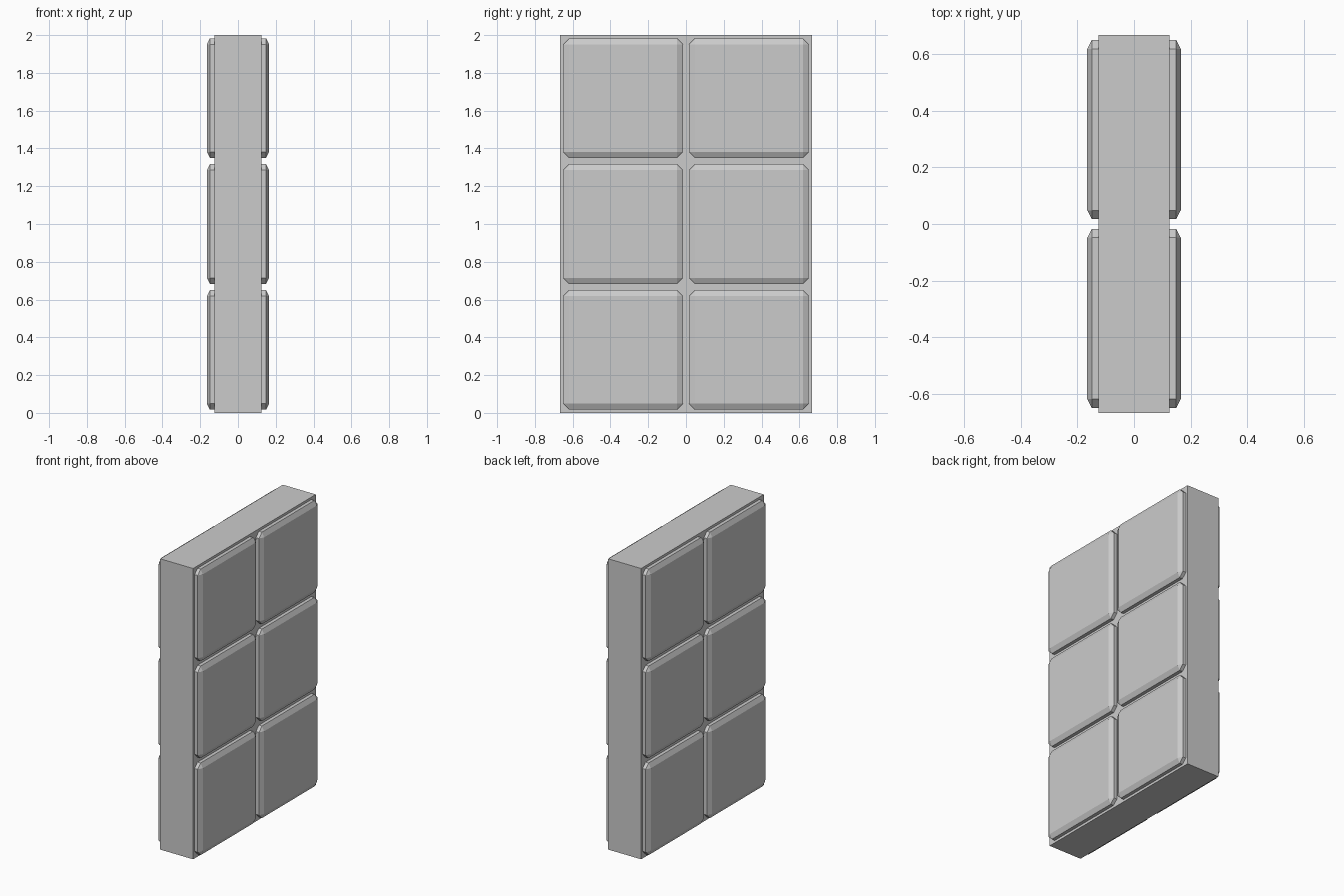
import bpy
import bmesh

if "Cube" in bpy.data.objects:
    bpy.data.objects.remove(bpy.data.objects["Cube"])

CELL = 2 / 3            # spacing of the panel grid
PANEL = 0.633           # panel width and height
CORE_X, PANEL_X = 0.25, 0.33


def box(name, size, location, bevel=0.0):
    """Unit cube, chamfered in proportion to its size, then scaled."""
    bm = bmesh.new()
    bmesh.ops.create_cube(bm, size=1.0)
    if bevel:
        bmesh.ops.bevel(bm, geom=bm.edges[:], offset=bevel, segments=1,
                        affect='EDGES', profile=0.5)
    bmesh.ops.scale(bm, vec=size, verts=bm.verts[:])
    bmesh.ops.recalc_face_normals(bm, faces=bm.faces[:])
    mesh = bpy.data.meshes.new(name)
    bm.to_mesh(mesh)
    bm.free()
    obj = bpy.data.objects.new(name, mesh)
    obj.location = location
    bpy.context.collection.objects.link(obj)
    return obj


# Plain slab forming the frame
box("slab", (CORE_X, 2 * CELL, 2.0), (0, 0, 1.0))

# Chamfered panels passing through the slab, raised on both faces
for row in range(3):
    for col in range(2):
        box(f"panel_{row + 1}_{col + 1}", (PANEL_X, PANEL, PANEL),
            (0, (col - 0.5) * CELL, (row + 0.5) * CELL), bevel=0.05)
